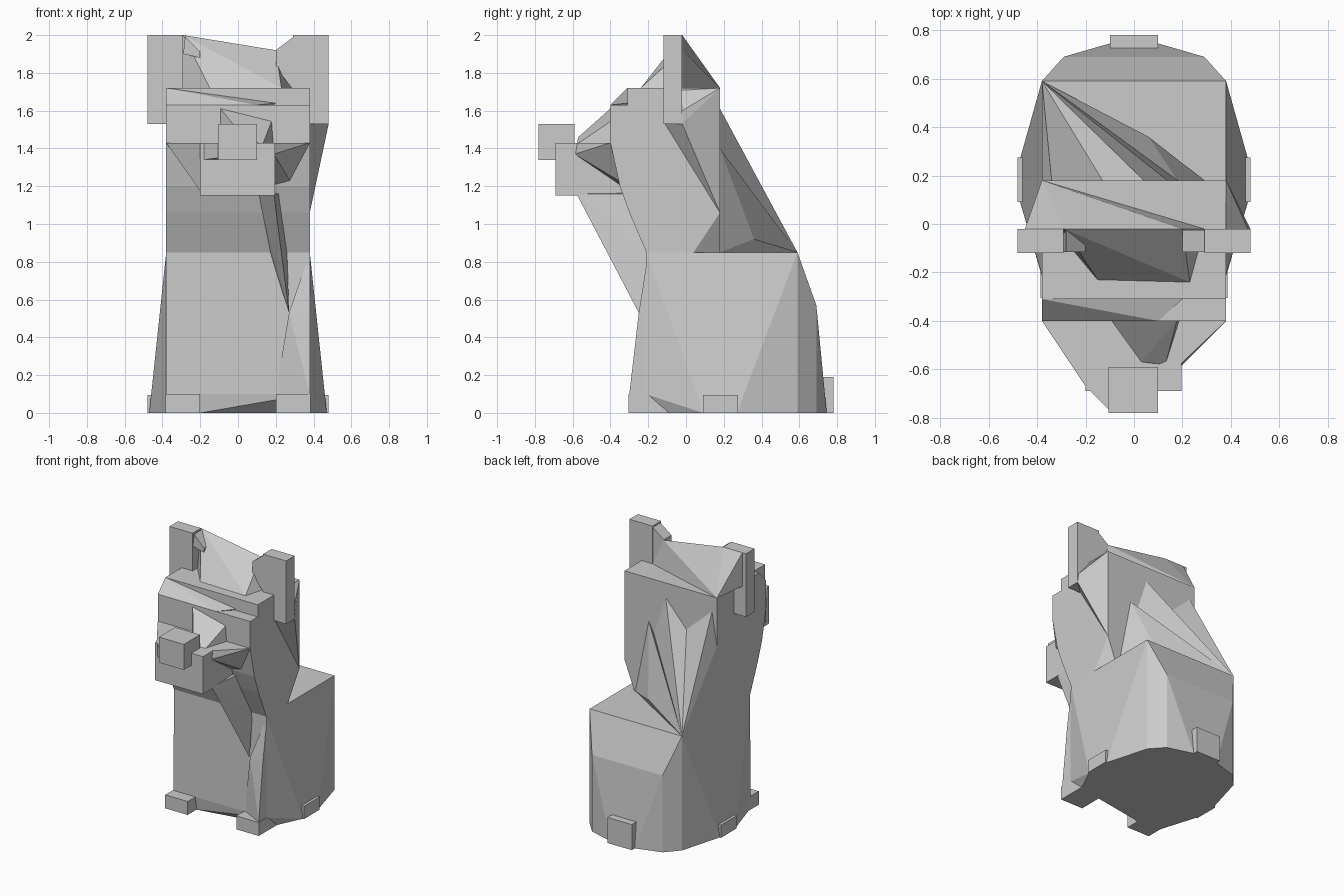
import bpy, bmesh


def hull(name, pts):
    """Faceted solid wrapped around a few corner points."""
    bm = bmesh.new()
    verts = [bm.verts.new(p) for p in pts]
    bmesh.ops.convex_hull(bm, input=verts)
    loose = [v for v in bm.verts if not v.link_faces]
    bmesh.ops.delete(bm, geom=loose, context='VERTS')
    bmesh.ops.recalc_face_normals(bm, faces=bm.faces)
    mesh = bpy.data.meshes.new(name)
    bm.to_mesh(mesh)
    bm.free()
    obj = bpy.data.objects.new(name, mesh)
    bpy.context.collection.objects.link(obj)
    return obj


def box(name, x0, x1, y0, y1, z0, z1):
    return hull(name, [(x, y, z) for x in (x0, x1) for y in (y0, y1) for z in (z0, z1)])


def both(half):
    """Mirror corner points across x = 0."""
    return [(s * x, y, z) for x, y, z in half for s in (-1, 1)]


# Sitting body: flat shoulders, flared haunches, underside notched between the paws
hull("body", both([
    (.38, -.21, .85), (.38, .59, .85), (.38, -.215, .10),
    (.29, .69, .57), (.29, .69, 0), (.38, .59, 0), (.10, .72, .20), (.10, .745, 0),
    (.46, .27, .08), (.47, .27, 0), (.46, .09, .08), (.47, .09, 0), (.20, -.20, .06)])
    + [(.20, .02, 0), (.38, -.10, 0), (-.20, -.20, 0), (-.38, -.20, 0)])

# Right foreleg leans forward of the chest
hull("right_foreleg", [(.38, -.20, .85), (.38, -.30, .10), (.20, -.205, .10),
                       (.27, -.245, .53), (.38, -.25, .53), (.38, -.10, .10)])

# Paws, hind feet, tail
for side, s in (("left", -1), ("right", 1)):
    box(side + "_front_paw", s * .20, s * .385, -.305, .0, 0, .10)
    box(side + "_hind_foot", s * .30, s * .48, .09, .275, 0, .095)
box("tail", -.10, .10, .60, .78, 0, .19)

# Neck (tapered at the right rear), head and stepped brow
hull("neck", both([(.38, -.21, .85), (.38, -.30, 1.06), (.38, .18, 1.06)])
     + [(-.38, .18, .85), (.30, .18, .85), (.38, .04, .85)])
hull("head", both([
    (.38, -.30, 1.06), (.38, .18, 1.06), (.38, -.35, 1.20), (.38, -.40, 1.43),
    (.38, -.40, 1.63), (.38, .18, 1.63)]))
box("head_top", -.38, .38, -.31, .18, 1.60, 1.72)
hull("brow_wedge", [(-.38, -.31, 1.72), (-.38, -.40, 1.63), (-.38, -.30, 1.63),
                    (.20, -.30, 1.63), (.10, -.40, 1.63), (.20, -.31, 1.64)])

# Uneven ridges running from the haunch corner up the back of the head
corner = (-.38, .59, .85)
hull("back_ridge_centre", [corner, (.04, .18, 1.61), (.29, .18, .85),
                           (-.13, .18, 1.42), (-.13, .18, .85)])
hull("back_ridge_side", [corner, (-.34, .18, 1.61), (-.13, .18, 1.42),
                         (-.38, .18, 1.36), (-.38, .18, .85), (-.13, .18, .85)])
hull("back_spur", [corner, (.06, .36, .92), (.18, .18, 1.40), (.29, .18, .85), (-.1, .18, .85)])

# Muzzle, nose, bridge
box("muzzle", -.20, .195, -.69, -.30, 1.15, 1.43)
box("nose", -.105, .10, -.78, -.59, 1.34, 1.53)
hull("bridge", [(-.10, -.39, 1.62), (.18, -.39, 1.55), (.03, -.57, 1.46), (.13, -.58, 1.42),
                (-.10, -.39, 1.42), (.19, -.39, 1.42)])

# Cheeks joining the muzzle to the face
hull("left_cheek", [(-.38, -.40, 1.43), (-.19, -.685, 1.43), (-.19, -.66, 1.16),
                    (-.19, -.36, 1.16), (-.19, -.38, 1.43)])
hull("right_cheek", [(.38, -.40, 1.43), (.19, -.58, 1.43), (.19, -.59, 1.37),
                     (.28, -.34, 1.22), (.19, -.34, 1.20), (.19, -.38, 1.43)])
hull("left_snout_corner", [(-.19, -.68, 1.43), (-.19, -.68, 1.34), (-.10, -.77, 1.43),
                           (-.10, -.77, 1.35), (-.10, -.68, 1.43), (-.10, -.68, 1.34)])

# Sliver of throat from the muzzle to the chest
hull("throat", [(.10, -.32, 1.18), (.19, -.58, 1.16), (.22, -.28, 1.16),
                (.27, -.25, .53), (.17, -.20, .85), (.26, -.20, .85)])

# Ears with the sloped crest between them
for side, s in (("left", -1), ("right", 1)):
    box(side + "_ear", s * .29, s * .48, -.12, -.02, 1.53, 2.0)
hull("right_ear_inner", [(x, y, z) for y in (-.115, -.025)
                         for x, z in ((.30, 1.995), (.20, 1.92), (.20, 1.83), (.30, 1.70))])
hull("left_ear_inner", [(x, y, z) for y in (-.115, -.025)
                        for x, z in ((-.28, 1.995), (-.20, 1.91), (-.20, 1.88), (-.29, 1.90))])
hull("crest", [(-.38, .18, 1.72), (.29, -.02, 1.72), (-.29, -.02, 2.0), (.20, -.02, 1.92),
               (-.15, -.23, 1.72), (.23, -.24, 1.72), (-.30, -.05, 1.72)])

# Ear roots
hull("right_ear_root", [(.48, -.02, 1.53), (.47, -.02, 1.60), (.37, -.12, 1.53),
                        (.38, .18, 1.06), (.38, .18, 1.72), (.37, -.02, 1.72)])
hull("left_ear_root", [(-.38, .18, 1.72), (-.45, -.02, 2.0), (-.29, -.02, 2.0),
                       (-.32, -.02, 1.70), (-.45, -.02, 1.75)])
